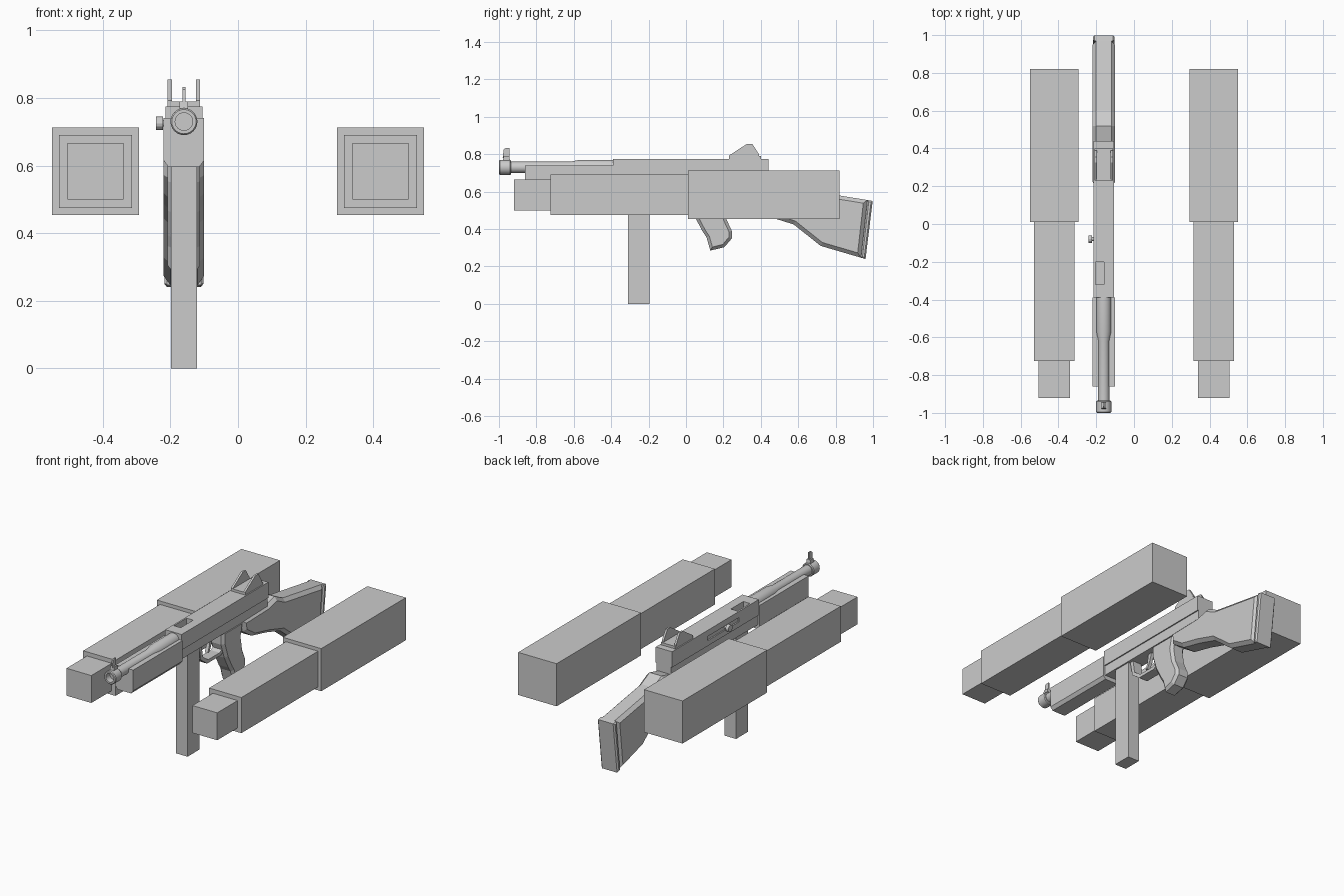
import bpy, bmesh, math
from mathutils import Matrix, Vector

cube = bpy.data.objects.get("Cube")
if cube:
    bpy.data.objects.remove(cube, do_unlink=True)

GUN_X = -0.16

grey = bpy.data.materials.new("plain_grey")
grey.use_nodes = True
grey.diffuse_color = (0.6, 0.6, 0.6, 1)
grey.node_tree.nodes["Principled BSDF"].inputs["Base Color"].default_value = (0.6, 0.6, 0.6, 1)


def finish(name, bm):
    bmesh.ops.recalc_face_normals(bm, faces=bm.faces)
    mesh = bpy.data.meshes.new(name)
    bm.to_mesh(mesh)
    bm.free()
    mesh.materials.append(grey)
    obj = bpy.data.objects.new(name, mesh)
    bpy.context.scene.collection.objects.link(obj)
    return obj


def box(name, x, y, z):
    """Box from (low, high) pairs."""
    bm = bmesh.new()
    bmesh.ops.create_cube(bm, size=1)
    for v in bm.verts:
        v.co = [(p[0] + p[1]) / 2 + c * (p[1] - p[0]) for p, c in zip((x, y, z), v.co)]
    return finish(name, bm)


def plate(name, profile, width, chamfer=0, x=GUN_X):
    """Side outline (y, z) extruded across x, with chamfered rims."""
    bm = bmesh.new()
    face = bm.faces.new([bm.verts.new((x - width / 2, y, z)) for y, z in profile])
    ext = bmesh.ops.extrude_face_region(bm, geom=[face])
    moved = [g for g in ext["geom"] if isinstance(g, bmesh.types.BMVert)]
    bmesh.ops.translate(bm, verts=moved, vec=(width, 0, 0))
    bmesh.ops.recalc_face_normals(bm, faces=bm.faces)
    if chamfer:
        rims = [e for e in bm.edges if abs(e.verts[0].co.x - e.verts[1].co.x) < 1e-5]
        bmesh.ops.bevel(bm, geom=rims, offset=chamfer, segments=1, affect="EDGES", profile=0.5)
    return finish(name, bm)


def lathe(name, profile, z, x=GUN_X, sides=24):
    """Closed (radius, y) outline spun around a lengthwise axis."""
    bm = bmesh.new()
    rings = []
    for r, y in profile:
        rings.append([bm.verts.new((x + r * math.cos(a), y, z + r * math.sin(a)))
                      for a in (math.tau * i / sides for i in range(sides))])
    for a, b in zip(rings, rings[1:]):
        for i in range(sides):
            j = (i + 1) % sides
            bm.faces.new((a[i], a[j], b[j], b[i]))
    bm.faces.new(rings[0])
    bm.faces.new(rings[-1])
    obj = finish(name, bm)
    bpy.ops.object.select_all(action="DESELECT")
    obj.select_set(True)
    bpy.context.view_layer.objects.active = obj
    bpy.ops.object.shade_smooth_by_angle(angle=math.radians(30))
    return obj


def cut(target, cutter):
    mod = target.modifiers.new("cut", "BOOLEAN")
    mod.operation = "DIFFERENCE"
    mod.object = cutter
    mod.solver = "EXACT"
    cutter.hide_render = True
    cutter.hide_viewport = True
    cutter.display_type = "WIRE"


def across(half, shift=0):
    return (GUN_X + shift - half, GUN_X + shift + half)


# Stepped side arms, one on each side
for side, label in ((1, "left"), (-1, "right")):
    for part, half, y0, y1 in (("upper", 0.129, 0.01, 0.82),
                               ("middle", 0.108, -0.725, 0.01),
                               ("tip", 0.083, -0.92, -0.725)):
        c = side * 0.422
        box(f"{label}_arm_{part}", (c - half, c + half), (y0, y1), (0.583 - half, 0.583 + half))

# Receiver with ejection opening and side slot
receiver = box("receiver", across(0.055), (-0.39, 0.44), (0.68, 0.775))
cut(receiver, box("ejection_cutter", (GUN_X - 0.045, GUN_X), (-0.32, -0.2), (0.73, 0.85)))
cut(receiver, box("slot_cutter", (GUN_X - 0.08, GUN_X - 0.047), (-0.2, 0.1), (0.712, 0.738)))
box("lower_receiver", across(0.048), (-0.39, 0.44), (0.62, 0.68))

# Bolt handle
bm = bmesh.new()
bmesh.ops.create_cone(bm, cap_ends=True, segments=12, radius1=0.02, radius2=0.02, depth=0.02,
                      matrix=Matrix.Translation((-0.232, -0.08, 0.725)) @ Matrix.Rotation(math.pi / 2, 4, "Y"))
bmesh.ops.create_cone(bm, cap_ends=True, segments=12, radius1=0.01, radius2=0.01, depth=0.05,
                      matrix=Matrix.Translation((-0.21, -0.08, 0.725)) @ Matrix.Rotation(math.pi / 2, 4, "Y"))
finish("bolt_handle", bm)

# Barrel and hollow muzzle
BORE = 0.73
lathe("barrel", [(0.03, -0.95), (0.03, -0.62), (0.04, -0.57), (0.04, -0.38)], BORE)
lathe("muzzle", [(0.026, -0.96), (0.026, -1.0), (0.036, -1.0), (0.04, -0.995),
                 (0.04, -0.94), (0.036, -0.935), (0.02, -0.935)], BORE)

# Front sight
plate("front_sight_base", [(-0.98, 0.76), (-0.975, 0.79), (-0.945, 0.79), (-0.94, 0.76)], 0.025)
plate("front_sight_post", [(-0.98, 0.78), (-0.975, 0.825), (-0.965, 0.833), (-0.945, 0.833), (-0.945, 0.78)], 0.008)

# Rear sight with two protective ears
box("rear_sight_base", across(0.048), (0.23, 0.4), (0.77, 0.79))
ear = [(0.23, 0.775), (0.23, 0.793), (0.325, 0.855), (0.355, 0.855), (0.39, 0.8), (0.39, 0.775)]
for shift in (-0.042, 0.042):
    plate("rear_sight_ear", ear, 0.012, x=GUN_X + shift)

# Handguard: cross-section with chamfered lower corners, run lengthwise
bm = bmesh.new()
section = [(-0.06, 0.74), (0.06, 0.74), (0.06, 0.615), (0.045, 0.595), (-0.045, 0.595), (-0.06, 0.615)]
face = bm.faces.new([bm.verts.new((GUN_X + x, -0.86, z)) for x, z in section])
ext = bmesh.ops.extrude_face_region(bm, geom=[face])
bmesh.ops.translate(bm, vec=(0, 0.47, 0), verts=[g for g in ext["geom"] if isinstance(g, bmesh.types.BMVert)])
finish("handguard", bm)

# Magazine
box("magazine", across(0.039), (-0.31, -0.195), (0, 0.64))

# Trigger guard loop and trigger
plate("trigger_guard", [(-0.19, 0.63), (-0.17, 0.53), (-0.11, 0.485), (0.02, 0.485), (0.08, 0.52), (0.08, 0.54),
                        (0.01, 0.505), (-0.1, 0.505), (-0.15, 0.54), (-0.165, 0.63)], 0.06)
plate("trigger", [(-0.05, 0.63), (-0.06, 0.57), (-0.075, 0.53), (-0.06, 0.53), (-0.04, 0.57), (-0.02, 0.63)], 0.02)

# Grip
plate("grip", [(0.02, 0.63), (0.02, 0.55), (0.05, 0.46), (0.09, 0.385), (0.11, 0.355), (0.13, 0.285),
               (0.205, 0.303), (0.245, 0.35), (0.245, 0.39), (0.215, 0.455), (0.2, 0.54), (0.22, 0.63)], 0.096, 0.016)

# Shoulder stock and butt plate
plate("stock", [(0.2, 0.63), (0.21, 0.56), (0.3, 0.5), (0.44, 0.467), (0.575, 0.425), (0.72, 0.31),
                (0.935, 0.247), (0.97, 0.555), (0.6, 0.615), (0.52, 0.655), (0.44, 0.635)], 0.12, 0.02)
plate("butt_plate", [(0.935, 0.247), (0.96, 0.24), (0.998, 0.55), (0.97, 0.555)], 0.116, 0.008)
